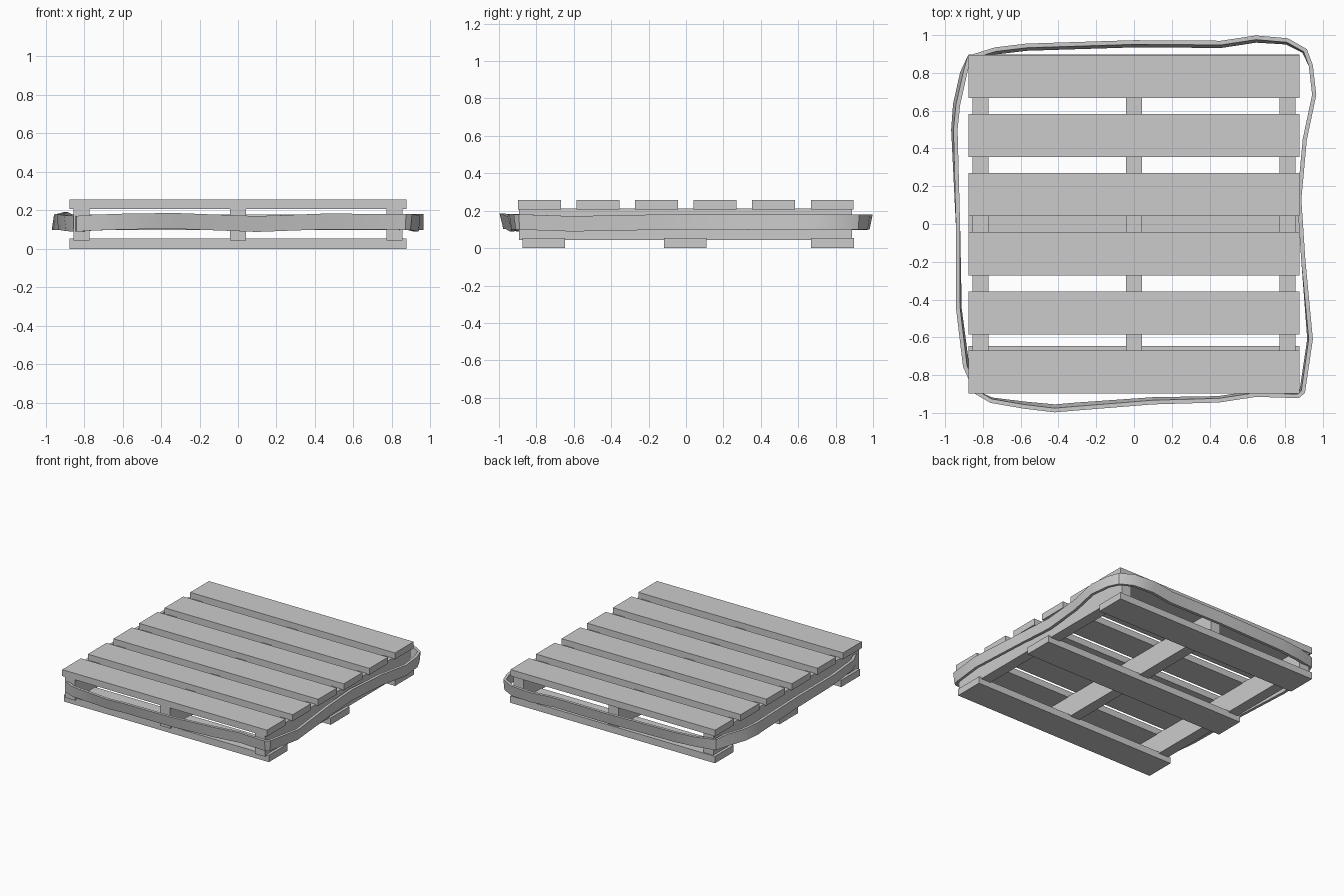
import bpy, bmesh
from mathutils import Vector

if "Cube" in bpy.data.objects:
    bpy.data.objects.remove(bpy.data.objects["Cube"])


def box(name, x0, x1, y0, y1, z0, z1):
    bm = bmesh.new()
    bmesh.ops.create_cube(bm, size=1)
    for v in bm.verts:
        v.co = (x1 if v.co.x > 0 else x0, y1 if v.co.y > 0 else y0, z1 if v.co.z > 0 else z0)
    me = bpy.data.meshes.new(name)
    bm.to_mesh(me)
    bm.free()
    ob = bpy.data.objects.new(name, me)
    bpy.context.collection.objects.link(ob)
    return ob


# Six deck boards on top
for i in range(6):
    y = -0.783 + i * 0.3128
    box(f"deck_board_{i + 1}", -0.876, 0.876, y - 0.114, y + 0.114, 0.206, 0.256)

# Three bottom boards
for i, y in enumerate((-0.76, -0.004, 0.783)):
    box(f"bottom_board_{i + 1}", -0.876, 0.876, y - 0.114, y + 0.114, 0.0, 0.053)

# Three stringers between the layers
for i, x in enumerate((-0.813, 0, 0.813)):
    box(f"stringer_{i + 1}", x - 0.042, x + 0.042, -0.892, 0.887, 0.043, 0.211)

# Loose strap around the pallet: outer x, y, centre z, outward lean of the top edge
path = [
    (-.88, .89, .14, 0), (-.736, .935, .138, .008), (-.57, .955, .138, .008),
    (0, .973, .138, .008), (.46, .97, .138, .008), (.645, .998, .14, .008),
    (.815, .983, .14, .006), (.915, .926, .14, .004), (.947, .84, .14, 0),
    (.965, .683, .14, 0), (.915, .446, .14, 0), (.886, .13, .138, 0),
    (.907, -.187, .138, 0), (.947, -.61, .13, .004), (.905, -.894, .14, .005),
    (.873, -.922, .14, .006), (.646, -.915, .141, .006), (.45, -.945, .142, .006),
    (.1, -.955, .129, .008), (-.3, -.987, .144, .01), (-.42, -.997, .144, .01),
    (-.58, -.978, .142, .008), (-.76, -.947, .136, .004), (-.84, -.9, .13, 0),
    (-.905, -.757, .133, .006), (-.942, -.45, .14, .004), (-.942, -.03, .14, 0),
    (-.968, .5, .138, -.006), (-.958, .636, .14, -.008), (-.92, .805, .15, -.008),
]
half, thick = 0.041, 0.022
bm = bmesh.new()
rings = []
for i, (x, y, z, lean) in enumerate(path):
    p, a, b = (Vector(q[:2]) for q in (path[i], path[i - 1], path[(i + 1) % len(path)]))
    t = ((p - a).normalized() + (b - p).normalized()).normalized()
    out = Vector((-t.y, t.x))
    ring = []
    for depth, s in ((0, -1), (0, 1), (thick, 1), (thick, -1)):
        q = p + out * (s * lean - abs(lean) - depth)
        ring.append(bm.verts.new((q.x, q.y, z + s * half)))
    rings.append(ring)
for i, r in enumerate(rings):
    n = rings[(i + 1) % len(rings)]
    for k in range(4):
        m = (k + 1) % 4
        bm.faces.new((r[k], r[m], n[m], n[k]))
bmesh.ops.recalc_face_normals(bm, faces=bm.faces)
me = bpy.data.meshes.new("strap")
bm.to_mesh(me)
bm.free()
strap = bpy.data.objects.new("strap", me)
bpy.context.collection.objects.link(strap)
bpy.context.view_layer.objects.active = strap
strap.select_set(True)
bpy.ops.object.shade_smooth_by_angle(angle=0.6)
